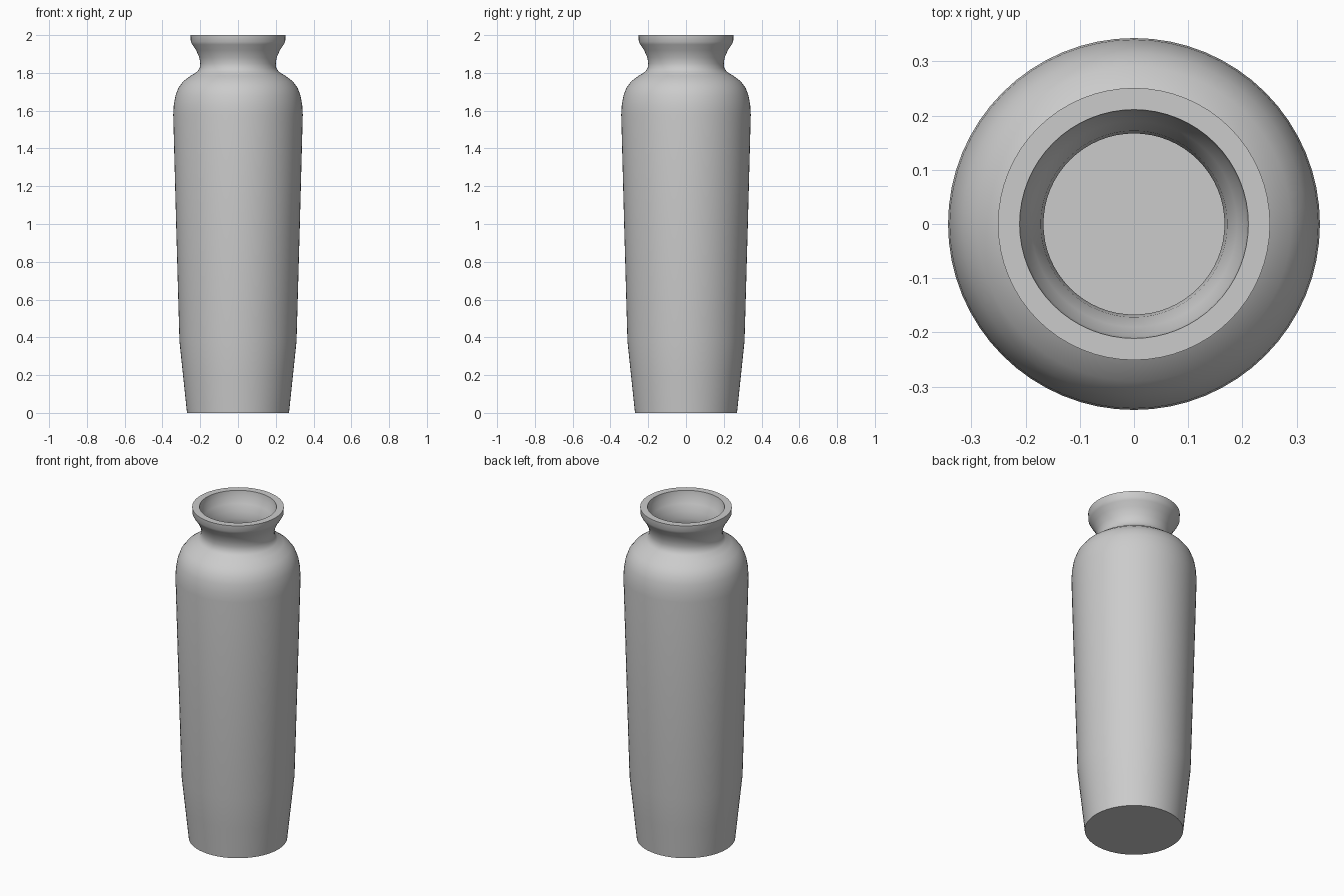
import bpy
import bmesh
import math
from mathutils import Matrix

SEGMENTS = 64

cube = bpy.data.objects.get("Cube")
if cube:
    bpy.data.objects.remove(cube)

clay = bpy.data.materials.new("grey_clay")
clay.use_nodes = True
clay.diffuse_color = (0.6, 0.6, 0.6, 1)
clay.node_tree.nodes["Principled BSDF"].inputs["Base Color"].default_value = (0.6, 0.6, 0.6, 1)

# Half profile (radius, height): outside from the foot to the rim
outer = [(0.27, 0), (0.29, 0.19), (0.31, 0.38), (0.327, 0.98), (0.343, 1.58),
         (0.34, 1.63), (0.331, 1.68), (0.316, 1.72), (0.29, 1.755),
         (0.25, 1.785), (0.217, 1.805), (0.203, 1.825), (0.2, 1.85), (0.204, 1.88),
         (0.222, 1.92), (0.242, 1.95), (0.25, 1.965), (0.251, 2)]
# Inside from the lip down to the floor
inner = [(0.211, 2), (0.207, 1.965), (0.19, 1.93), (0.172, 1.89), (0.167, 1.85),
         (0.168, 1.82), (0.185, 1.785), (0.23, 1.755), (0.275, 1.72),
         (0.3, 1.66), (0.305, 1.58), (0.289, 0.98), (0.272, 0.38), (0.235, 0.04)]
profile = [(0, 0)] + outer + inner + [(0, 0.04)]

# Spin the profile into a hollow vase
bm = bmesh.new()
verts = [bm.verts.new((r, 0, z)) for r, z in profile]
edges = [bm.edges.new(pair) for pair in zip(verts, verts[1:])]
bmesh.ops.spin(bm, geom=verts + edges, cent=(0, 0, 0), axis=(0, 0, 1),
               angle=math.tau, steps=SEGMENTS, use_duplicate=False)
bmesh.ops.remove_doubles(bm, verts=bm.verts, dist=0.0005)
bmesh.ops.recalc_face_normals(bm, faces=bm.faces)

mesh = bpy.data.meshes.new("vase")
bm.to_mesh(mesh)
bm.free()
mesh.materials.append(clay)
vase = bpy.data.objects.new("vase", mesh)
bpy.context.collection.objects.link(vase)

# Smooth walls with crisp foot and lip
bpy.ops.object.select_all(action="DESELECT")
vase.select_set(True)
bpy.context.view_layer.objects.active = vase
bpy.ops.object.shade_smooth_by_angle(angle=math.radians(40))
